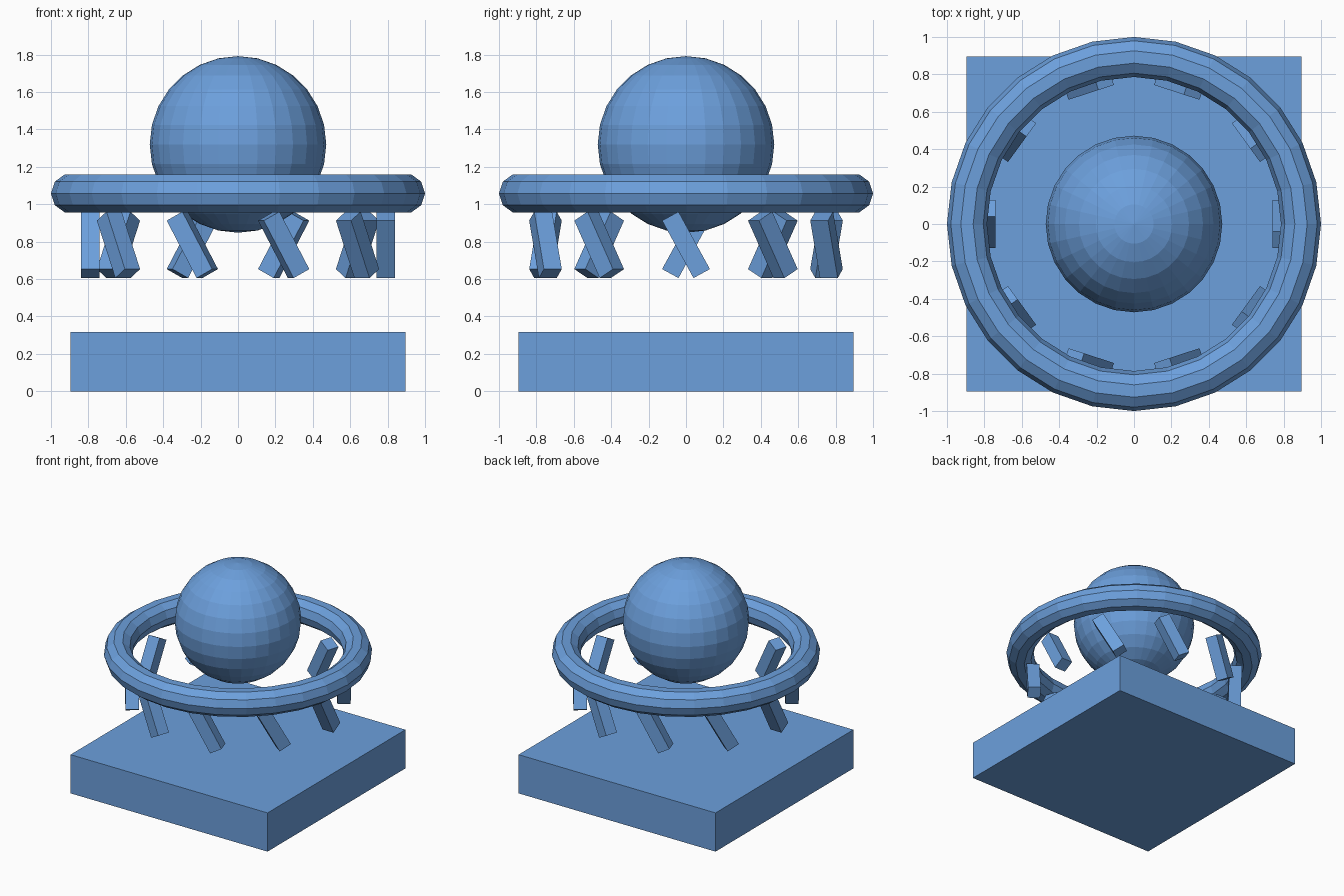
import bpy
import math
from mathutils import Matrix

cube = bpy.data.objects.get("Cube")
if cube:
    bpy.data.objects.remove(cube, do_unlink=True)

# Single flat colour
blue = bpy.data.materials.new("soft_blue")
blue.use_nodes = True
colour = (0.15, 0.35, 0.72, 1.0)
blue.diffuse_color = colour
blue.node_tree.nodes["Principled BSDF"].inputs["Base Color"].default_value = colour


def finish(name):
    obj = bpy.context.object
    obj.name = obj.data.name = name
    obj.data.materials.append(blue)
    return obj


def block(name, size, matrix):
    bpy.ops.mesh.primitive_cube_add(size=1)
    obj = finish(name)
    obj.data.transform(matrix @ Matrix.Diagonal((*size, 1)))
    return obj


# Square base slab
BASE_HEIGHT = 0.318
block("base", (1.79, 1.79, BASE_HEIGHT), Matrix.Translation((0, 0, BASE_HEIGHT / 2)))

# Floating faceted ball
bpy.ops.mesh.primitive_uv_sphere_add(segments=28, ring_count=14, radius=0.472,
                                     location=(0, 0, 1.32))
finish("ball")

# Ring around the ball
bpy.ops.mesh.primitive_torus_add(major_segments=28, minor_segments=10,
                                 major_radius=0.893, minor_radius=0.107,
                                 location=(0, 0, 1.058))
finish("ring")

# Slanted bars in a circle below the ring
BARS = 10
for i in range(BARS):
    matrix = (Matrix.Rotation(math.tau * i / BARS, 4, 'Z')
              @ Matrix.Translation((0.79, 0, 0.783))
              @ Matrix.Rotation(0.5, 4, 'X'))
    block(f"slanted_bar_{i + 1}", (0.1, 0.1, 0.35), matrix)
